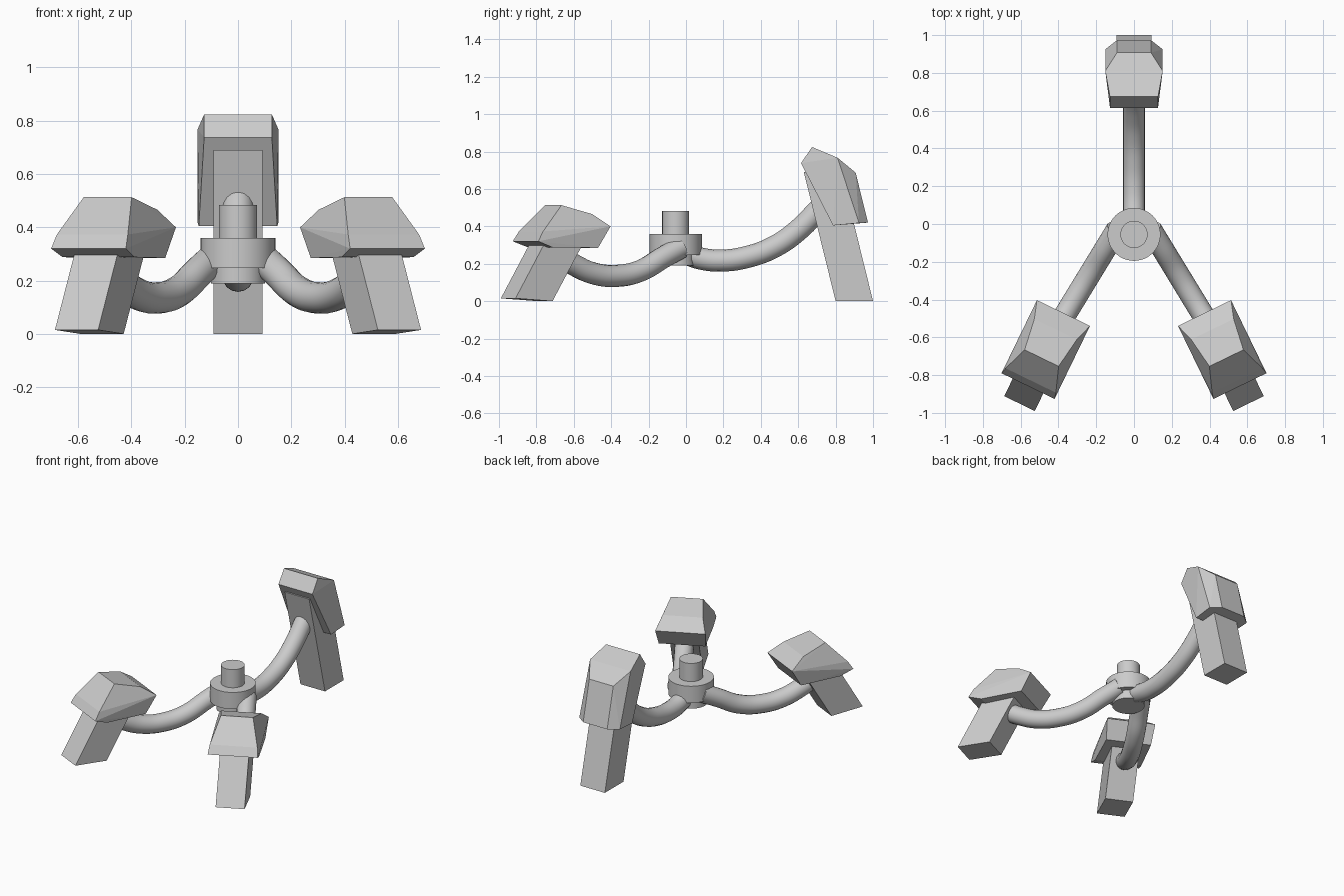
import bpy
import bmesh
from math import atan2
from mathutils import Matrix, Vector

if "Cube" in bpy.data.objects:
    bpy.data.objects.remove(bpy.data.objects["Cube"], do_unlink=True)

# One plain grey
grey = bpy.data.materials.new("plain grey")
grey.use_nodes = True
grey.diffuse_color = (0.6, 0.6, 0.6, 1)
grey.node_tree.nodes["Principled BSDF"].inputs["Base Color"].default_value = (0.6, 0.6, 0.6, 1)


def add_mesh(name, bm, matrix=Matrix()):
    bmesh.ops.transform(bm, matrix=matrix, verts=bm.verts)
    bmesh.ops.recalc_face_normals(bm, faces=bm.faces)
    mesh = bpy.data.meshes.new(name)
    bm.to_mesh(mesh)
    bm.free()
    mesh.materials.append(grey)
    obj = bpy.data.objects.new(name, mesh)
    bpy.context.collection.objects.link(obj)
    return obj


def select_only(obj):
    bpy.ops.object.select_all(action='DESELECT')
    obj.select_set(True)
    bpy.context.view_layer.objects.active = obj


def cylinder(name, radius, bottom, top):
    bm = bmesh.new()
    bmesh.ops.create_cone(bm, cap_ends=True, segments=48, radius1=radius,
                          radius2=radius, depth=top - bottom)
    place = Matrix.Translation((0, -0.055, (bottom + top) / 2))
    select_only(add_mesh(name, bm, place))
    bpy.ops.object.shade_smooth_by_angle()


def faceted_block(name, corners, matrix=Matrix()):
    """Convex block from (half width, outward, height) corners, mirrored sideways."""
    bm = bmesh.new()
    for half, out, height in corners:
        for side in (-1, 1):
            bm.verts.new((side * half, out, height))
    hull = bmesh.ops.convex_hull(bm, input=bm.verts)
    spare = [v for v in hull["geom_interior"] if isinstance(v, bmesh.types.BMVert)]
    bmesh.ops.delete(bm, geom=spare, context='VERTS')
    bmesh.ops.dissolve_limit(bm, angle_limit=0.03, verts=bm.verts, edges=bm.edges)
    add_mesh(name, bm, matrix)


def tube(name, points):
    curve = bpy.data.curves.new(name, 'CURVE')
    curve.dimensions = '3D'
    curve.bevel_depth = 0.059
    curve.bevel_resolution = 6
    curve.use_fill_caps = True
    curve.materials.append(grey)
    spline = curve.splines.new('BEZIER')
    spline.bezier_points.add(len(points) - 1)
    for knot, co in zip(spline.bezier_points, points):
        knot.co = co
        knot.handle_left_type = knot.handle_right_type = 'AUTO'
    obj = bpy.data.objects.new(name, curve)
    bpy.context.collection.objects.link(obj)
    select_only(obj)
    bpy.ops.object.convert(target='MESH')
    bpy.ops.object.shade_smooth_by_angle()


# Central hub: neck, flange and top pin
cylinder("hub_neck", 0.102, 0.19, 0.25)
cylinder("hub_flange", 0.14, 0.247, 0.36)
cylinder("hub_pin", 0.072, 0.355, 0.483)

# Rear limb
tube("rear_arm", [(0, y, z) for y, z in (
    (0.0, 0.255), (0.07, 0.23), (0.18, 0.217), (0.33, 0.237),
    (0.48, 0.295), (0.6, 0.38), (0.71, 0.49))])
faceted_block("rear_post", [(0.092, y, z) for y, z in (
    (0.8, 0), (1.0, 0), (0.63, 0.69), (0.83, 0.69))])
faceted_block("rear_head", [
    (0.127, 0.615, 0.738), (0.127, 0.674, 0.824), (0.152, 0.81, 0.767),
    (0.09, 0.907, 0.687), (0.152, 0.925, 0.418), (0.09, 0.973, 0.42),
    (0.147, 0.786, 0.405)])

# Front limbs, turned outward and mirrored left and right
outward = Vector((0.437, -0.9, 0)).normalized()
across = Vector((0.9, 0.437, 0)).normalized()
front = Matrix((across, outward, (0, 0, 1))).transposed().to_4x4()
front.translation = across * 0.13
arm_profile = ((-0.03, 0.285), (-0.12, 0.235), (-0.25, 0.16), (-0.38, 0.135),
               (-0.5, 0.15), (-0.6, 0.195), (-0.67, 0.24))
for side, label in ((1, "left"), (-1, "right")):
    mirror = Matrix.Diagonal((side, 1, 1, 1))
    tube(f"front_{label}_arm",
         [(side * (0.09 - (y + 0.03) * 0.61), y, z) for y, z in arm_profile])
    faceted_block(f"front_{label}_post", [(0.09, r, z) for r, z in (
        (0.9, 0), (1.12, 0.015), (0.67, 0.39), (0.9, 0.39))], mirror @ front)
    faceted_block(f"front_{label}_head", [
        (0.156, 0.587, 0.4), (0.125, 0.683, 0.466), (0.1, 0.852, 0.513),
        (0.148, 0.984, 0.373), (0.156, 1.017, 0.32), (0.15, 0.93, 0.288),
        (0.145, 0.656, 0.285)], mirror @ front)
